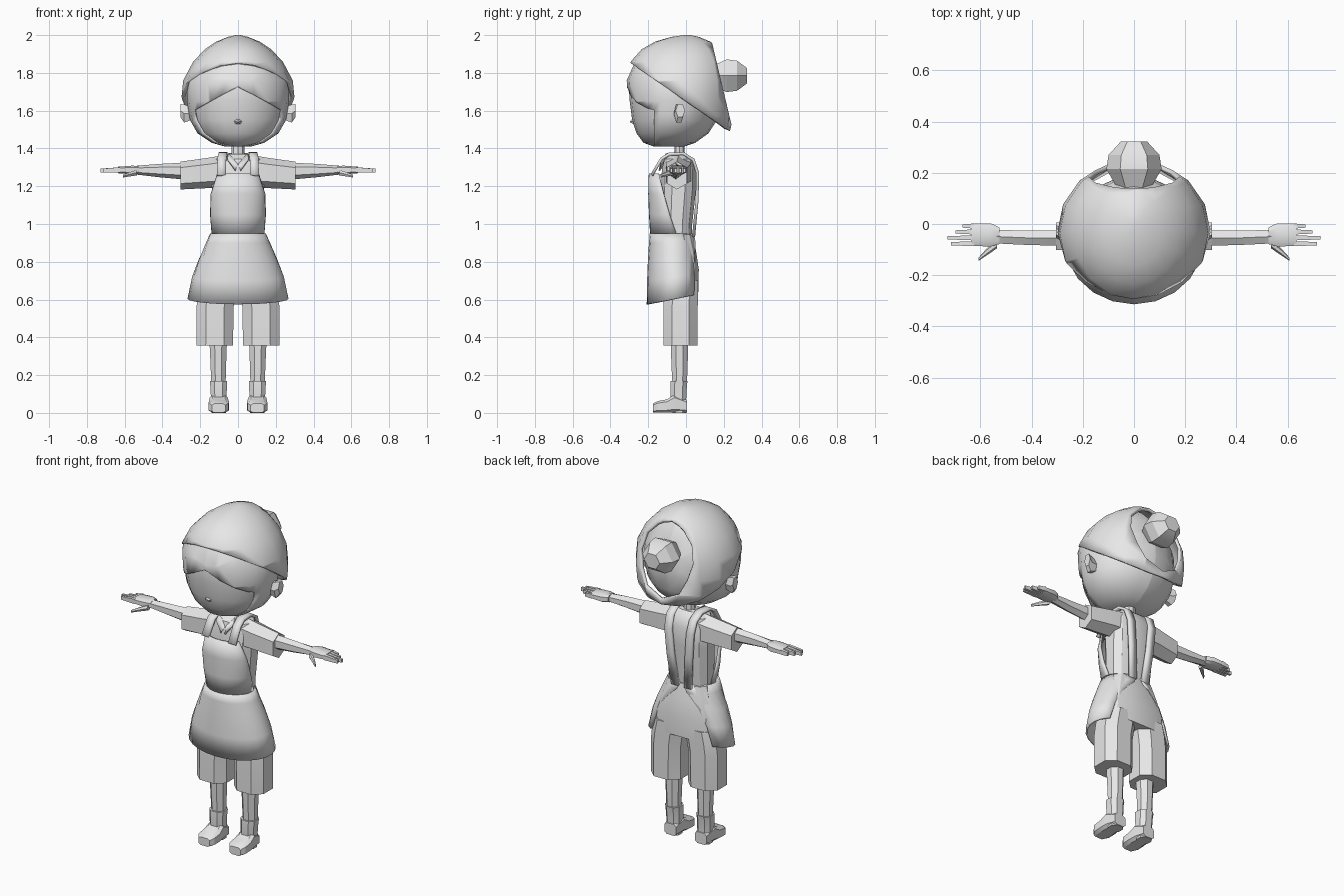
import bpy, bmesh, math
from mathutils import Vector

grey = bpy.data.materials.new("light grey")
grey.diffuse_color = (0.8, 0.8, 0.8, 1)


def finish(name, bm, mirror=False, thick=0, angle=30):
    bmesh.ops.recalc_face_normals(bm, faces=bm.faces)
    me = bpy.data.meshes.new(name)
    bm.to_mesh(me)
    bm.free()
    me.materials.append(grey)
    ob = bpy.data.objects.new(name, me)
    bpy.context.collection.objects.link(ob)
    if thick:
        m = ob.modifiers.new("thickness", 'SOLIDIFY')
        m.thickness = thick
        m.offset = -1
    if mirror:
        m = ob.modifiers.new("mirror", 'MIRROR')
        m.use_clip = True
    bpy.ops.object.select_all(action='DESELECT')
    ob.select_set(True)
    bpy.context.view_layer.objects.active = ob
    bpy.ops.object.shade_smooth_by_angle(angle=math.radians(angle))
    return ob


def loft(rings, closed=True, caps=True):
    """Skin a list of equally long point rings."""
    bm = bmesh.new()
    vs = [[bm.verts.new(p) for p in r] for r in rings]
    n = len(vs[0])
    for a, b in zip(vs, vs[1:]):
        for i in range(n if closed else n - 1):
            j = (i + 1) % n
            bm.faces.new((a[i], a[j], b[j], b[i]))
    if caps and closed:
        bm.faces.new(vs[0])
        bm.faces.new(vs[-1])
    return bm


def oval(u0, u1, v0, v1, n=16, turn=0.0, power=1.0):
    """Oval points filling a box; power below 1 squares it off."""
    pts = []
    for i in range(n):
        a = 2 * math.pi * (i + turn) / n
        c, s = math.cos(a), math.sin(a)
        c = math.copysign(abs(c) ** power, c)
        s = math.copysign(abs(s) ** power, s)
        pts.append(((u0 + u1) / 2 + (u1 - u0) / 2 * c, (v0 + v1) / 2 + (v1 - v0) / 2 * s))
    return pts


def stack_z(rows, **k):    # rows: z, x0, x1, y0, y1
    return loft([[(x, y, z) for x, y in oval(*b, **k)] for z, *b in rows])


def stack_x(rows, **k):    # rows: x, y0, y1, z0, z1
    return loft([[(x, y, z) for y, z in oval(*b, **k)] for x, *b in rows])


def stack_y(rows, **k):    # rows: y, x0, x1, z0, z1
    return loft([[(x, y, z) for x, z in oval(*b, **k)] for y, *b in rows])


def cut(bm, co, no, clear=False):
    bmesh.ops.bisect_plane(bm, geom=bm.verts[:] + bm.edges[:] + bm.faces[:],
                           plane_co=co, plane_no=no, clear_outer=clear)


# Head: z, front, back, half width
HEAD = [(1.41, -.17, -.02, .06), (1.43, -.225, .04, .13), (1.48, -.262, .11, .205),
        (1.55, -.285, .155, .245), (1.65, -.298, .175, .262), (1.76, -.305, .165, .262),
        (1.86, -.26, .13, .2), (1.93, -.19, .09, .13), (1.97, -.1, .05, .05)]


def skull(g):
    return stack_z([(z, -w - g, w + g, f - g, b + g) for z, f, b, w in HEAD], n=20)


finish("head", skull(0), angle=40)

# Hair layer: the face area is cut out below a parted fringe
hair = skull(.009)
slope = .55
cut(hair, (0, 0, 0), (1, 0, 0))
for s in (1, -1):
    cut(hair, (0, 0, 1.73), (s * slope, 0, 1))
cut(hair, (0, -.17, 0), (0, 1, 0))
gone = []
for f in hair.faces:
    c = f.calc_center_median()
    if c.y < -.17 and c.z < 1.73 - slope * abs(c.x):
        gone.append(f)
bmesh.ops.delete(hair, geom=gone, context='FACES')
finish("hair", hair, thick=.009, angle=40)

# Kerchief: tilted lower edge and an opening behind for the bun
KERCHIEF = [(1.42, -.25, .2, .24), (1.5, -.29, .235, .272), (1.57, -.315, .25, .29),
            (1.66, -.322, .255, .3), (1.76, -.322, .25, .29), (1.86, -.292, .225, .237),
            (1.925, -.235, .18, .175), (1.965, -.165, .13, .115), (1.99, -.08, .07, .055),
            (2.0, -.012, .025, .012)]
cap = stack_z([(z, -w, w, f, b) for z, f, b, w in KERCHIEF], n=16)
cut(cap, (0, -.29, 1.85), (0, -.35, -.51), True)
cut(cap, (0, .145, 1.93), (0, .38, .09), True)
finish("kerchief", cap, thick=.018)

bun = [(.14, .06), (.215, .1), (.27, .092), (.322, .048)]
finish("hair_bun", stack_y([(y, -r * 1.08, r * 1.08, 1.785 - r, 1.785 + r) for y, r in bun], n=6))

# Face details
finish("nose", stack_y([(-.275, -.025, .025, 1.525, 1.565), (-.296, -.006, .006, 1.538, 1.546)], n=6))
finish("ear", stack_x([(.235, -.06, -.015, 1.55, 1.62), (.285, -.065, -.012, 1.53, 1.64),
                       (.305, -.055, -.005, 1.56, 1.64)], n=6), mirror=True)

# Neck, shirt and collar
finish("neck", stack_z([(1.3, -.036, .036, -.065, -.005), (1.45, -.032, .032, -.06, -.008)], n=8))
finish("shirt", stack_z([(.9, -.13, .13, -.13, .03), (1.0, -.132, .132, -.135, .035),
                         (1.18, -.142, .142, -.135, .055), (1.29, -.14, .14, -.13, .055),
                         (1.345, -.12, .12, -.115, .035), (1.37, -.075, .075, -.08, .005)],
                        n=12, turn=.5, power=.75))
collar = [[(-.05, -.1, 1.375), (-.04, -.02, 1.375), (.04, -.02, 1.375), (.05, -.1, 1.375)],
          [(-.055, -.115, 1.35), (-.06, .01, 1.355), (.06, .01, 1.355), (.055, -.115, 1.35)]]
finish("collar", loft(collar, closed=False), thick=.008)
finish("collar_point", loft([[(0, -.115, 1.325), (.05, -.105, 1.375)],
                             [(.012, -.145, 1.285), (.055, -.13, 1.345)]], closed=False),
       mirror=True, thick=.008)

# Sleeves, arms and hands
finish("sleeve", stack_x([(.09, -.115, .035, 1.19, 1.362), (.16, -.115, .03, 1.19, 1.35),
                          (.304, -.108, .012, 1.183, 1.33)], n=6, turn=.5, power=.8), mirror=True)
finish("arm", stack_x([(.28, -.09, -.02, 1.235, 1.325), (.42, -.086, -.022, 1.248, 1.318),
                       (.54, -.08, -.018, 1.262, 1.308)], n=6, turn=.5), mirror=True)
finish("palm", stack_x([(.525, -.08, -.012, 1.265, 1.308), (.56, -.09, .005, 1.262, 1.31),
                        (.635, -.088, .004, 1.268, 1.304)], n=8, turn=.5, power=.6), mirror=True)
for i, (y, tip) in enumerate([(-.008, .67), (-.031, .698), (-.054, .728), (-.077, .715)]):
    finish(f"finger_{i + 1}", stack_x([(.625, y - .011, y + .011, 1.271, 1.302),
                                       (tip, y - .007, y + .007, 1.272, 1.294)],
                                      n=4, turn=.5, power=.3), mirror=True)
finish("thumb", stack_x([(.535, -.095, -.06, 1.255, 1.29), (.575, -.122, -.095, 1.25, 1.275),
                         (.608, -.144, -.132, 1.245, 1.262)], n=6), mirror=True)


# Apron: z at front, side lift, half width, front y, centre y, wrap angle
def wrap(rows, n=16):
    rings = []
    for z, lift, rx, yf, cy, amax in rows:
        ring = []
        for i in range(n + 1):
            a = math.radians(amax) * (2 * i / n - 1)
            ring.append((rx * math.sin(a), cy - (cy - yf) * math.cos(a),
                         z + lift * (1 - math.cos(a)) / 2))
        rings.append(ring)
    return loft(rings, closed=False)


finish("apron_bib", wrap([(1.268, 0, .112, -.197, -.135, 80), (1.16, 0, .145, -.2, -.115, 88),
                          (1.05, 0, .148, -.196, -.09, 92), (.94, 0, .14, -.19, -.06, 95)]),
       thick=.012)
finish("apron_skirt", wrap([(.95, 0, .148, -.192, -.075, 174), (.9, .01, .168, -.196, -.072, 168),
                            (.8, .03, .208, -.202, -.065, 146), (.7, .04, .243, -.206, -.06, 136),
                            (.575, .06, .268, -.208, -.055, 130)], n=18), thick=.012)

# Straps over the shoulders and down the back
path = [(.088, -.188, 1.262), (.085, -.135, 1.352), (.08, -.09, 1.378), (.078, -.01, 1.38),
        (.076, .045, 1.345), (.072, .07, 1.27), (.06, .066, 1.12), (.042, .048, .93)]
finish("strap", loft([[(x - .023, y, z), (x + .023, y, z)] for x, y, z in path], closed=False),
       mirror=True, thick=.016)

# Shorts
finish("shorts_hips", stack_z([(.64, -.205, .205, -.12, .068), (.76, -.195, .195, -.125, .07),
                               (.86, -.16, .16, -.125, .055), (.945, -.132, .132, -.12, .035)],
                              n=12, turn=.5, power=.7))
finish("shorts_leg", stack_z([(.357, .02, .226, -.125, .068), (.56, .017, .226, -.125, .068),
                              (.63, .006, .218, -.122, .069), (.7, .0, .2, -.12, .068)],
                             n=8, turn=.5, power=.8), mirror=True)

# Lower legs and boots
finish("lower_leg", stack_z([(.1, .064, .144, -.072, .005), (.24, .06, .148, -.08, .012),
                             (.4, .054, .156, -.086, .016)], n=8, turn=.5), mirror=True)
finish("boot_shaft", stack_z([(.0, .06, .142, -.075, .003), (.06, .058, .145, -.085, .003),
                              (.15, .056, .15, -.085, .008), (.17, .054, .152, -.084, .012)],
                             n=8, turn=.5, power=.8), mirror=True)
finish("boot_foot", stack_y([(.004, .062, .14, 0, .07), (-.06, .052, .152, 0, .1),
                             (-.1, .046, .157, 0, .073), (-.15, .047, .157, 0, .064),
                             (-.175, .065, .14, 0, .05)], n=8, turn=.5, power=.5), mirror=True)
